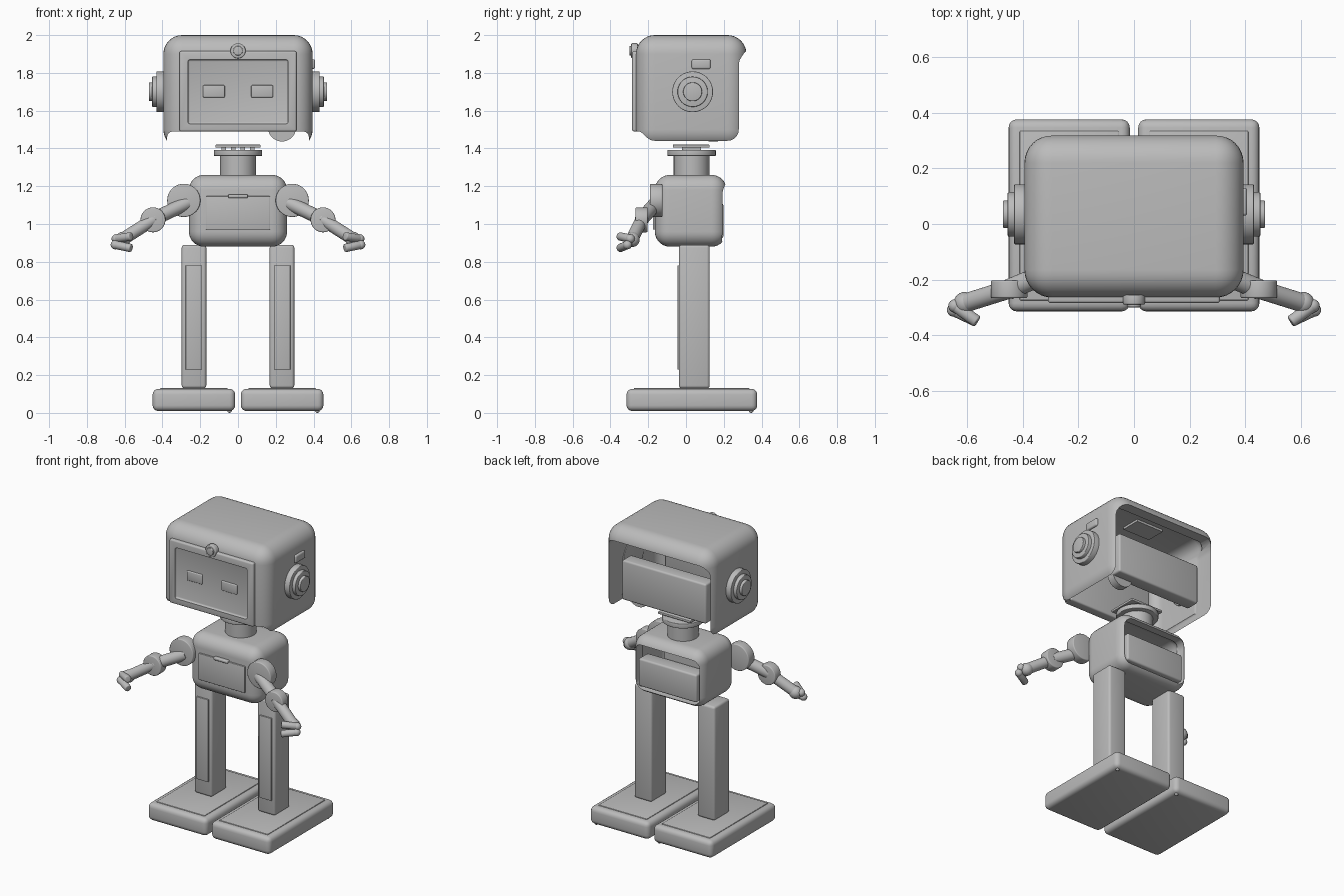
import bpy
from math import radians
from mathutils import Vector

if "Cube" in bpy.data.objects:
    bpy.data.objects.remove(bpy.data.objects["Cube"])

grey = bpy.data.materials.new("plain grey")
grey.use_nodes = True
COLOUR = (0.5, 0.5, 0.5, 1)
grey.diffuse_color = COLOUR
grey.node_tree.nodes["Principled BSDF"].inputs["Base Color"].default_value = COLOUR


def apply(o, mod):
    bpy.context.view_layer.objects.active = o
    bpy.ops.object.modifier_apply(modifier=mod.name)


def finish(o, name, bevel=0.0, segments=3):
    o.name = name
    o.data.materials.clear()
    o.data.materials.append(grey)
    if bevel:
        m = o.modifiers.new("round", "BEVEL")
        m.width, m.segments, m.limit_method = bevel, segments, "ANGLE"
        apply(o, m)
    smooth(o)
    return o


def smooth(o):
    bpy.ops.object.select_all(action="DESELECT")
    o.select_set(True)
    bpy.context.view_layer.objects.active = o
    bpy.ops.object.shade_smooth_by_angle(angle=radians(35))


def box(name, x, y, z, bevel=0.0, segments=3):
    """Box from (min, max) ranges."""
    lo, hi = Vector((x[0], y[0], z[0])), Vector((x[1], y[1], z[1]))
    bpy.ops.mesh.primitive_cube_add(size=1, location=(lo + hi) / 2)
    o = bpy.context.object
    o.scale = hi - lo
    bpy.ops.object.transform_apply(location=False, rotation=False)
    return finish(o, name, bevel, segments)


def rod(name, a, b, r, bevel=0.0):
    """Cylinder between two points."""
    a, b = Vector(a), Vector(b)
    d = b - a
    bpy.ops.mesh.primitive_cylinder_add(vertices=40, radius=r, depth=d.length, location=(a + b) / 2)
    o = bpy.context.object
    o.rotation_euler = d.to_track_quat("Z", "Y").to_euler()
    return finish(o, name, bevel)


def ball(name, p, r):
    bpy.ops.mesh.primitive_uv_sphere_add(segments=24, ring_count=14, radius=r, location=p)
    return finish(bpy.context.object, name)


def cut(o, *cutters):
    for c in cutters:
        m = o.modifiers.new("cut", "BOOLEAN")
        m.operation, m.solver, m.object = "DIFFERENCE", "EXACT", c
        apply(o, m)
        bpy.data.objects.remove(c)
    smooth(o)


# Head shell, hollow, open at the back and underneath
head = box("head_shell", (-.395, .395), (-.265, .32), (1.40, 2.0), .1, 8)
cut(head,
    box("cavity", (-.365, .365), (-.235, .25), (1.2, 1.965), .07, 5),
    box("back_opening", (-.375, .375), (.1, .6), (1.2, 1.915), .07, 5),
    box("bottom_opening", (-.375, .375), (-.6, .6), (1.1, 1.49), .03, 4))

# Face panel with recessed screen, eyes and camera
face = box("face_panel", (-.31, .31), (-.285, -.22), (1.49, 1.915), .01)
cut(face, box("screen_recess", (-.265, .265), (-.4, -.272), (1.53, 1.87), .01))
for s, side in ((1, "left"), (-1, "right")):
    xs = sorted((s * .07, s * .185))
    box(side + "_eye", xs, (-.28, -.26), (1.67, 1.735), .006)
rod("camera_ring", (0, -.29, 1.917), (0, -.255, 1.917), .04, .005)
rod("camera_lens", (0, -.3, 1.917), (0, -.27, 1.917), .025, .004)

# Parts inside the head
box("head_battery", (-.31, .31), (.14, .234), (1.49, 1.755), .012)
box("ceiling_plate", (-.1, .1), (.02, .15), (1.95, 1.97))
rod("speaker", (.233, .12, 1.512), (.233, .17, 1.512), .075)

# Ears and side button
for s, side in ((1, "left"), (-1, "right")):
    for part, x, r in (("base", .432, .108), ("ring", .455, .08), ("cap", .472, .05)):
        rod(f"{side}_ear_{part}", (s * .36, .035, 1.70), (s * x, .035, 1.70), r, .004)
box("side_button", (.38, .408), (.03, .13), (1.82, 1.872), .01)

# Neck
rod("neck", (0, .03, 1.24), (0, .03, 1.38), .095)
rod("neck_flange", (0, .03, 1.36), (0, .03, 1.392), .128, .004)
for x in (-.075, -.025, .025, .075):
    box("neck_tab", (x - .012, x + .012), (-.02, .08), (1.385, 1.41))
box("neck_plate", (-.12, .12), (-.07, .125), (1.404, 1.42), .004)

# Body shell with front door and rear bay
body = box("body_shell", (-.26, .26), (-.165, .215), (.88, 1.26), .08, 8)
cut(body,
    box("body_cavity", (-.235, .235), (-.13, .17), (.905, 1.235), .06, 5),
    box("body_opening", (-.235, .235), (.1, .5), (.905, 1.21), .05, 5))
box("body_door", (-.17, .17), (-.175, -.15), (.97, 1.147), .004)
box("door_handle", (-.052, .052), (-.188, -.16), (1.138, 1.157), .006)
box("body_battery", (-.215, .215), (.1, .198), (.925, 1.11), .012)
box("body_circuit", (-.21, .09), (.03, .1), (1.0, 1.155))

# Arms, legs and feet
for s, side in ((1, "left"), (-1, "right")):
    def p(x, y, z):
        return (s * x, y, z)

    rod(side + "_shoulder", p(.287, -.19, 1.125), p(.287, -.125, 1.125), .088, .006)
    rod(side + "_shoulder_pin", p(.25, -.1, 1.125), p(.2, -.1, 1.125), .05)
    rod(side + "_upper_arm", p(.27, -.16, 1.11), p(.45, -.235, 1.025), .037)
    rod(side + "_elbow", p(.45, -.267, 1.022), p(.45, -.203, 1.022), .066, .006)
    rod(side + "_forearm", p(.45, -.235, 1.022), p(.61, -.285, .92), .034)
    ball(side + "_palm", p(.61, -.285, .918), .04)
    for finger, a, b in (("upper", (.645, -.295, .922), (.565, -.352, .935)),
                         ("lower", (.65, -.31, .89), (.565, -.35, .872))):
        rod(f"{side}_{finger}_finger", p(*a), p(*b), .022, .006)
        ball(f"{side}_{finger}_knuckle", p(*a), .024)

    xs = sorted((s * .168, s * .298))
    box(side + "_leg", xs, (-.037, .125), (.13, .89), .015)
    box(side + "_shin_panel", sorted((s * .19, s * .277)), (-.046, -.02), (.23, .78), .002)
    box(side + "_foot", sorted((s * .015, s * .452)), (-.315, .377), (.01, .127), .03, 4)
    box(side + "_foot_top", sorted((s * .055, s * .412)), (-.275, .335), (.1, .132), .004)
    ball(side + "_foot_stud", (.42 if s > 0 else -.045, .345, .012), .012)
